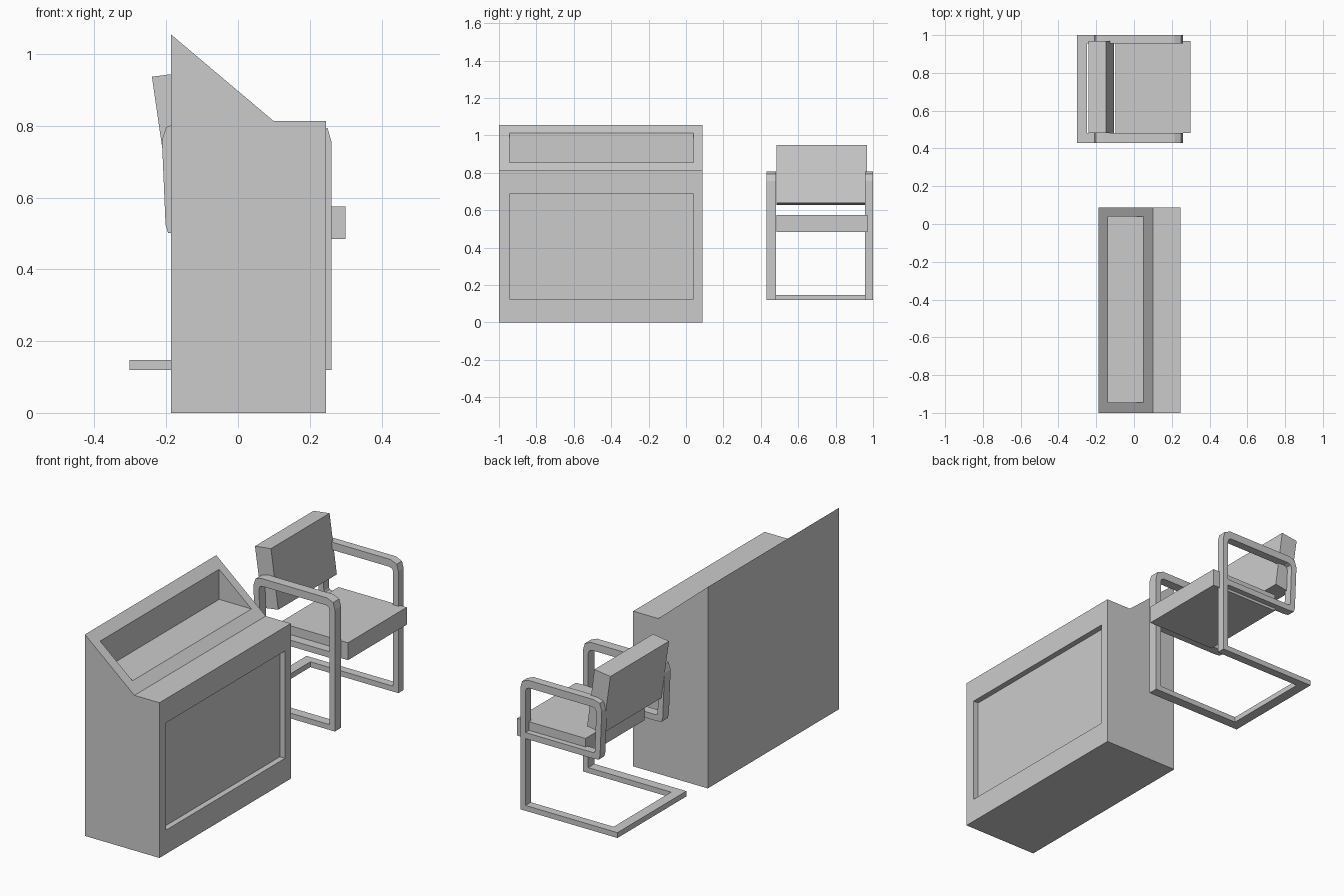
import bpy, bmesh

if "Cube" in bpy.data.objects:
    bpy.data.objects.remove(bpy.data.objects["Cube"])


def new_object(name, verts, faces):
    mesh = bpy.data.meshes.new(name)
    mesh.from_pydata(verts, [], faces)
    bm = bmesh.new()
    bm.from_mesh(mesh)
    bmesh.ops.recalc_face_normals(bm, faces=bm.faces)
    bm.to_mesh(mesh)
    bm.free()
    ob = bpy.data.objects.new(name, mesh)
    bpy.context.collection.objects.link(ob)
    return ob


def prism(name, profile, y0, y1):
    """Extrude an (x, z) profile along y."""
    n = len(profile)
    verts = [(x, y, z) for y in (y0, y1) for x, z in profile]
    faces = [tuple(range(n)), tuple(range(n, 2 * n))]
    faces += [(i, (i + 1) % n, n + (i + 1) % n, n + i) for i in range(n)]
    return new_object(name, verts, faces)


def box(name, x0, x1, y0, y1, z0, z1):
    return prism(name, [(x0, z0), (x1, z0), (x1, z1), (x0, z1)], y0, y1)


def ring(name, outer, inner, y0, y1):
    """Closed loop between two matching (x, z) outlines, extruded along y."""
    n = len(outer)
    verts = [(x, y, z) for y in (y0, y1) for line in (outer, inner) for x, z in line]
    faces = []
    for i in range(n):
        j = (i + 1) % n
        for a, b in ((0, n), (2 * n, 3 * n), (0, 2 * n), (n, 3 * n)):
            faces.append((a + i, a + j, b + j, b + i))
    return new_object(name, verts, faces)


def carve(ob, cutter):
    mod = ob.modifiers.new("recess", 'BOOLEAN')
    mod.operation = 'DIFFERENCE'
    mod.solver = 'EXACT'
    mod.object = cutter
    bpy.context.view_layer.objects.active = ob
    bpy.ops.object.modifier_apply(modifier=mod.name)
    bpy.data.objects.remove(cutter)


# Console cabinet with sloped top
cabinet = prism("console_cabinet",
                [(-0.187, 0), (0.245, 0), (0.245, 0.813), (0.10, 0.813), (-0.187, 1.055)],
                -1.0, 0.087)
# Recessed front panel, and level shelf cut into the slope
carve(cabinet, box("panel_cutter", 0.215, 0.35, -0.945, 0.04, 0.125, 0.687))
carve(cabinet, prism("shelf_cutter",
                     [(-0.137, 0.855), (0.05, 0.855), (0.20, 0.855), (0.20, 1.2), (-0.137, 1.2)],
                     -0.945, 0.04))

# Chair side frames: armrest loop, front post and base runner
outer = [(-0.165, 0.498), (0.26, 0.498), (0.26, 0.757), (0.25, 0.793), (0.215, 0.808),
         (-0.165, 0.808), (-0.20, 0.797), (-0.212, 0.76), (-0.202, 0.525), (-0.195, 0.502)]
inner = [(-0.16, 0.53), (0.23, 0.53), (0.23, 0.745), (0.225, 0.76), (0.21, 0.768),
         (-0.16, 0.768), (-0.175, 0.762), (-0.18, 0.745), (-0.172, 0.54), (-0.168, 0.532)]
for side, y0, y1 in (("near", 0.43, 0.481), ("far", 0.956, 1.0)):
    ring(f"armrest_loop_{side}", outer, inner, y0, y1)
    box(f"front_post_{side}", 0.23, 0.26, y0, y1, 0.148, 0.498)
    box(f"base_runner_{side}", -0.303, 0.26, y0, y1, 0.12, 0.148)
box("base_rear_bar", -0.303, -0.25, 0.481, 0.956, 0.12, 0.148)

# Seat cushion and reclined backrest
box("seat", -0.097, 0.299, 0.483, 0.97, 0.484, 0.575)
prism("backrest", [(-0.24, 0.937), (-0.195, 0.627), (-0.105, 0.64), (-0.147, 0.949)],
      0.483, 0.968)
